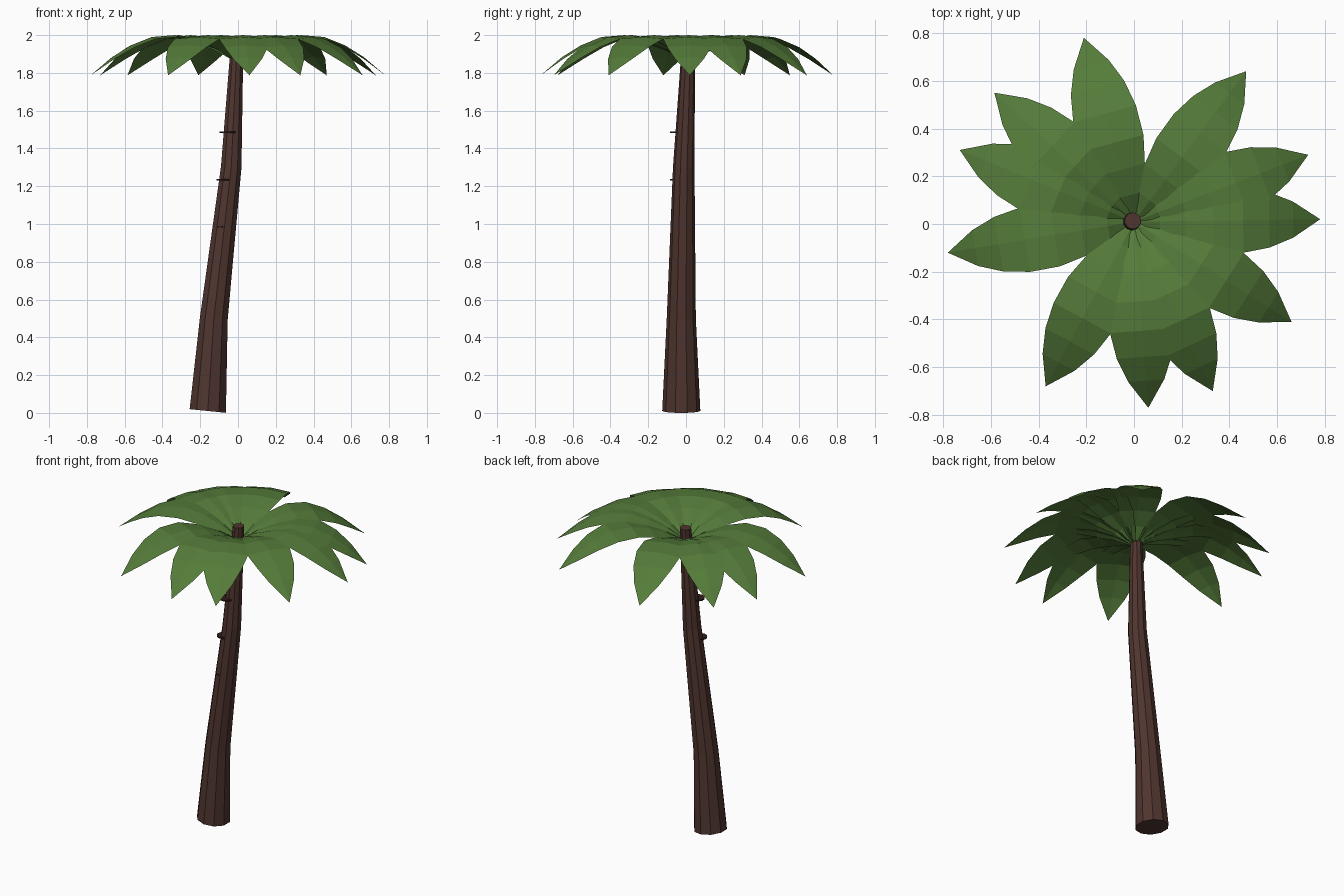
import bpy, bmesh, math
from mathutils import Vector

if "Cube" in bpy.data.objects:
    bpy.data.objects.remove(bpy.data.objects["Cube"])


def material(name, rgb):
    m = bpy.data.materials.new(name)
    m.diffuse_color = (*rgb, 1)
    m.use_nodes = True
    m.node_tree.nodes["Principled BSDF"].inputs["Base Color"].default_value = m.diffuse_color
    return m


bark = material("bark brown", (0.078, 0.035, 0.028))
dark_bark = material("dark bark", (0.03, 0.014, 0.011))
green = material("leaf green", (0.09, 0.2, 0.042))


def finish(bm, name, mat):
    mesh = bpy.data.meshes.new(name)
    bm.to_mesh(mesh)
    bm.free()
    mesh.materials.append(mat)
    ob = bpy.data.objects.new(name, mesh)
    bpy.context.collection.objects.link(ob)
    return ob


# Curved, tapering trunk: x, y, z, radius, tilt of each ring
SIDES = 10
rings = [(-0.16, -0.025, 0.01, 0.101, -0.1),
         (-0.128, -0.025, 0.5, 0.077, -0.1),
         (-0.036, -0.012, 1.3, 0.057, -0.07),
         (-0.005, 0.013, 1.95, 0.035, 0)]
bm = bmesh.new()
loops = []
for x, y, z, r, tilt in rings:
    loop = []
    for i in range(SIDES):
        a = 2 * math.pi * (i + 0.5) / SIDES
        dx = r * math.cos(a)
        loop.append(bm.verts.new((x + dx, y + r * math.sin(a), z + dx * tilt)))
    loops.append(loop)
for lo, hi in zip(loops, loops[1:]):
    for i in range(SIDES):
        j = (i + 1) % SIDES
        bm.faces.new((lo[i], lo[j], hi[j], hi[i]))
bm.faces.new(loops[0][::-1])
bm.faces.new(loops[-1])
finish(bm, "trunk", bark)

# Thin bark scars poking out of the trunk's front left
for i, (x, y, z, r) in enumerate([(-0.055, -0.04, 1.485, 0.045),
                                  (-0.075, -0.042, 1.235, 0.042),
                                  (-0.085, -0.045, 0.985, 0.036)]):
    bpy.ops.mesh.primitive_cylinder_add(vertices=10, radius=r, depth=0.008,
                                        location=(x, y, z))
    scar = bpy.context.object
    scar.name = f"bark_scar_{i + 1}"
    scar.data.materials.append(dark_bark)

# Arched leaf: distance from trunk, height, half width
profile = [(0.02, 1.87, 0.015), (0.11, 1.925, 0.062), (0.22, 1.968, 0.108),
           (0.335, 1.994, 0.134), (0.46, 1.984, 0.136), (0.57, 1.94, 0.116),
           (0.67, 1.878, 0.076)]
tips = [(-0.21, 0.78), (0.47, 0.64), (0.73, 0.29), (0.78, 0.02),
        (0.66, -0.41), (0.33, -0.70), (0.06, -0.77), (-0.37, -0.68),
        (-0.78, -0.12), (-0.73, 0.31), (-0.585, 0.55)]
centre = Vector((0, 0.01, 0))


def leaf(name, tip):
    out = Vector((*tip, 0)) - centre
    length = out.length
    out.normalize()
    side = Vector((-out.y, out.x, 0))
    bm = bmesh.new()
    rows = []
    for r, z, w in profile:
        mid = centre + out * r * length / 0.785
        # midrib slightly above the two edges
        rows.append([bm.verts.new(mid + side * s * w +
                                  Vector((0, 0, z + (0.006 if s == 0 else -0.004))))
                     for s in (1, 0, -1)])
    end = bm.verts.new((*tip, 1.787))
    for a, b in zip(rows, rows[1:]):
        for k in (0, 1):
            bm.faces.new((a[k], a[k + 1], b[k + 1], b[k]))
    for k in (0, 1):
        bm.faces.new((rows[-1][k], rows[-1][k + 1], end))
    bm.normal_update()
    if sum(f.normal.z for f in bm.faces) < 0:
        bmesh.ops.reverse_faces(bm, faces=bm.faces[:])
    finish(bm, name, green)


for i, tip in enumerate(tips):
    leaf(f"leaf_{i + 1}", tip)
